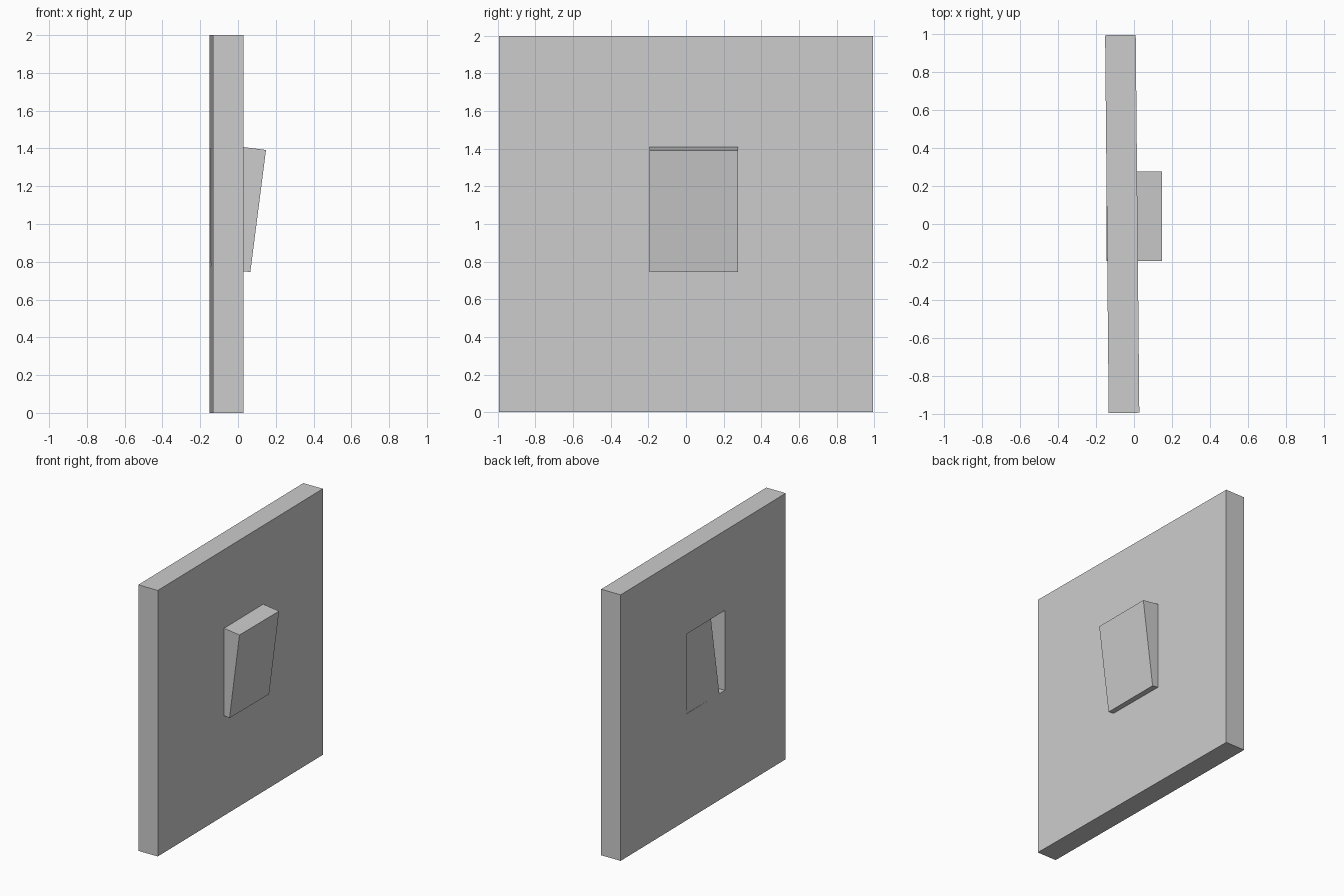
import bpy
import math
from mathutils import Matrix, Vector

if "Cube" in bpy.data.objects:
    bpy.data.objects.remove(bpy.data.objects["Cube"], do_unlink=True)

grey = bpy.data.materials.new("plain_grey")
grey.use_nodes = True
colour = (0.604, 0.604, 0.604, 1)
grey.diffuse_color = colour
grey.node_tree.nodes["Principled BSDF"].inputs["Base Color"].default_value = colour


def box(name, centre, size, rotation=(0, 0, 0)):
    bpy.ops.mesh.primitive_cube_add(size=1, location=centre, rotation=rotation)
    ob = bpy.context.object
    ob.name = name
    ob.scale = size
    ob.data.materials.append(grey)
    return ob


# Wall plate, turned very slightly about the vertical
turn = 0.0095
plate_centre = Vector((-0.062, 0, 1))
plate_size = (0.161, 1.988, 2)
plate = box("wall_plate", plate_centre, plate_size, (0, 0, turn))

# Blind pocket in the back of the plate, behind the rocker
pocket_depth = 0.15
offset = Matrix.Rotation(turn, 3, 'Z') @ Vector((-0.0805 + pocket_depth / 2 - 0.1, -0.03, 0.1))
cutter = box("pocket_cutter", plate_centre + offset,
             (pocket_depth + 0.2, 0.46, 0.6), (0, 0, turn))
cut = plate.modifiers.new("pocket", 'BOOLEAN')
cut.operation = 'DIFFERENCE'
cut.solver = 'EXACT'
cut.object = cutter
cutter.hide_render = True
cutter.hide_set(True)

# Rocker, a box tipped so its top stands out from the plate
tilt = math.atan2(0.083, 0.647)
box("rocker_switch", (0.0015, 0.041, 1.082), (0.212, 0.47, 0.652), (0, tilt, 0))
